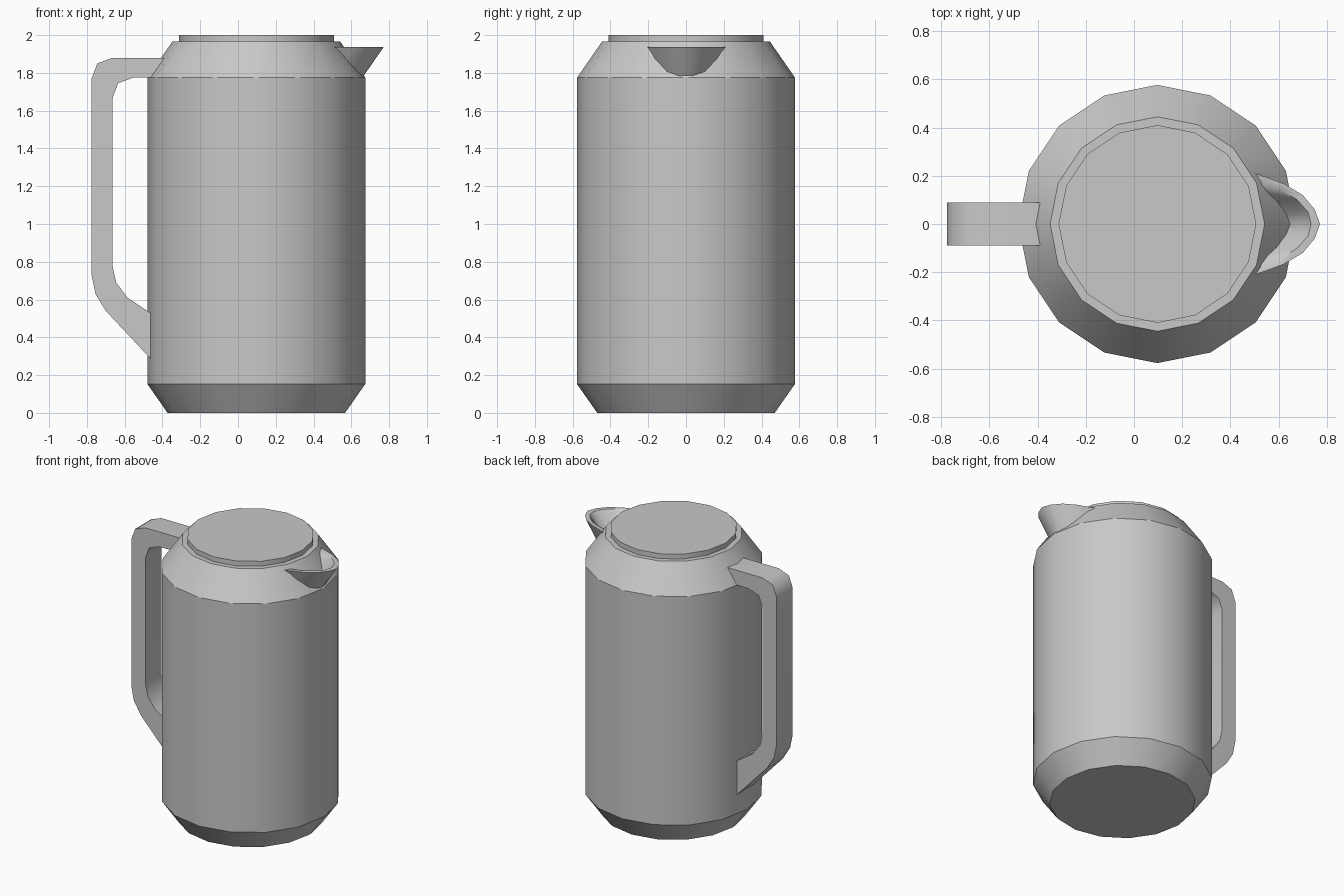
import bpy, bmesh, math

cube = bpy.data.objects.get("Cube")
if cube:
    bpy.data.objects.remove(cube, do_unlink=True)

grey = bpy.data.materials.new("light_grey")
grey.use_nodes = True
grey.diffuse_color = (0.58, 0.58, 0.58, 1)
grey.node_tree.nodes["Principled BSDF"].inputs["Base Color"].default_value = grey.diffuse_color

CX = 0.097      # axis of the jug
SIDES = 16


def finish(name, bm, angle):
    bmesh.ops.recalc_face_normals(bm, faces=bm.faces)
    mesh = bpy.data.meshes.new(name)
    bm.to_mesh(mesh)
    bm.free()
    mesh.materials.append(grey)
    obj = bpy.data.objects.new(name, mesh)
    bpy.context.collection.objects.link(obj)
    bpy.ops.object.select_all(action='DESELECT')
    obj.select_set(True)
    bpy.context.view_layer.objects.active = obj
    bpy.ops.object.shade_smooth_by_angle(angle=math.radians(angle))
    return obj


def loft(bm, rings):
    """Skin closed rings of points and cap both ends."""
    rows = [[bm.verts.new(p) for p in ring] for ring in rings]
    n = len(rows[0])
    for a, b in zip(rows, rows[1:]):
        for i in range(n):
            j = (i + 1) % n
            bm.faces.new((a[i], a[j], b[j], b[i]))
    bm.faces.new(rows[0])
    bm.faces.new(rows[-1])


def lathe(name, profile):
    bm = bmesh.new()
    steps = [2 * math.pi * i / SIDES for i in range(SIDES)]
    loft(bm, [[(CX + r * math.cos(a), r * math.sin(a), z) for a in steps] for r, z in profile])
    return finish(name, bm, 30)


# Body with tapered base and shoulder, and the lid on top
lathe("jug_body", [(0.47, 0), (0.577, 0.153), (0.577, 1.775), (0.445, 1.965)])
lathe("lid", [(0.41, 1.95), (0.41, 2.0)])

# Handle: side outline extruded across its width, ends sunk into the body
outer = [(-0.37, 1.88), (-0.665, 1.88), (-0.745, 1.85), (-0.775, 1.77),
         (-0.775, 0.73), (-0.755, 0.63), (-0.70, 0.54), (-0.43, 0.252)]
inner = [(-0.43, 0.507), (-0.585, 0.61), (-0.645, 0.69), (-0.665, 0.78),
         (-0.665, 1.665), (-0.635, 1.745), (-0.555, 1.775), (-0.44, 1.775)]
bm = bmesh.new()
loft(bm, [[(x, y, z) for x, z in outer + inner] for y in (-0.09, 0.09)])
finish("handle", bm, 50)


# Spout: thin curved lip joined to the shoulder
def on_shoulder(x, y):
    r = math.hypot(x - CX, y)
    z = 1.965 - (r - 0.445) * 0.19 / 0.132
    return (x - 0.015, y, min(max(z, 1.775), 1.935))


RIM = 1.938
outer_rim = [(0.772, 0), (0.75, 0.06), (0.70, 0.12), (0.62, 0.168), (0.505, 0.21)]
outer_low = [(0.674, 0), (0.671, 0.035), (0.645, 0.10), (0.58, 0.165), (0.507, 0.208)]
inner_rim = [(0.735, 0), (0.722, 0.05), (0.675, 0.102), (0.61, 0.14), (0.52, 0.172)]
inner_low = [(0.655, 0), (0.643, 0.04), (0.605, 0.095), (0.565, 0.13), (0.515, 0.17)]
half = [[on_shoulder(*ol), (*orim, RIM), (*irim, RIM), on_shoulder(*il)]
        for ol, orim, irim, il in zip(outer_low, outer_rim, inner_rim, inner_low)]
mirrored = [[(x, -y, z) for x, y, z in ring] for ring in reversed(half[1:])]
bm = bmesh.new()
loft(bm, mirrored + half)
finish("spout", bm, 50)
